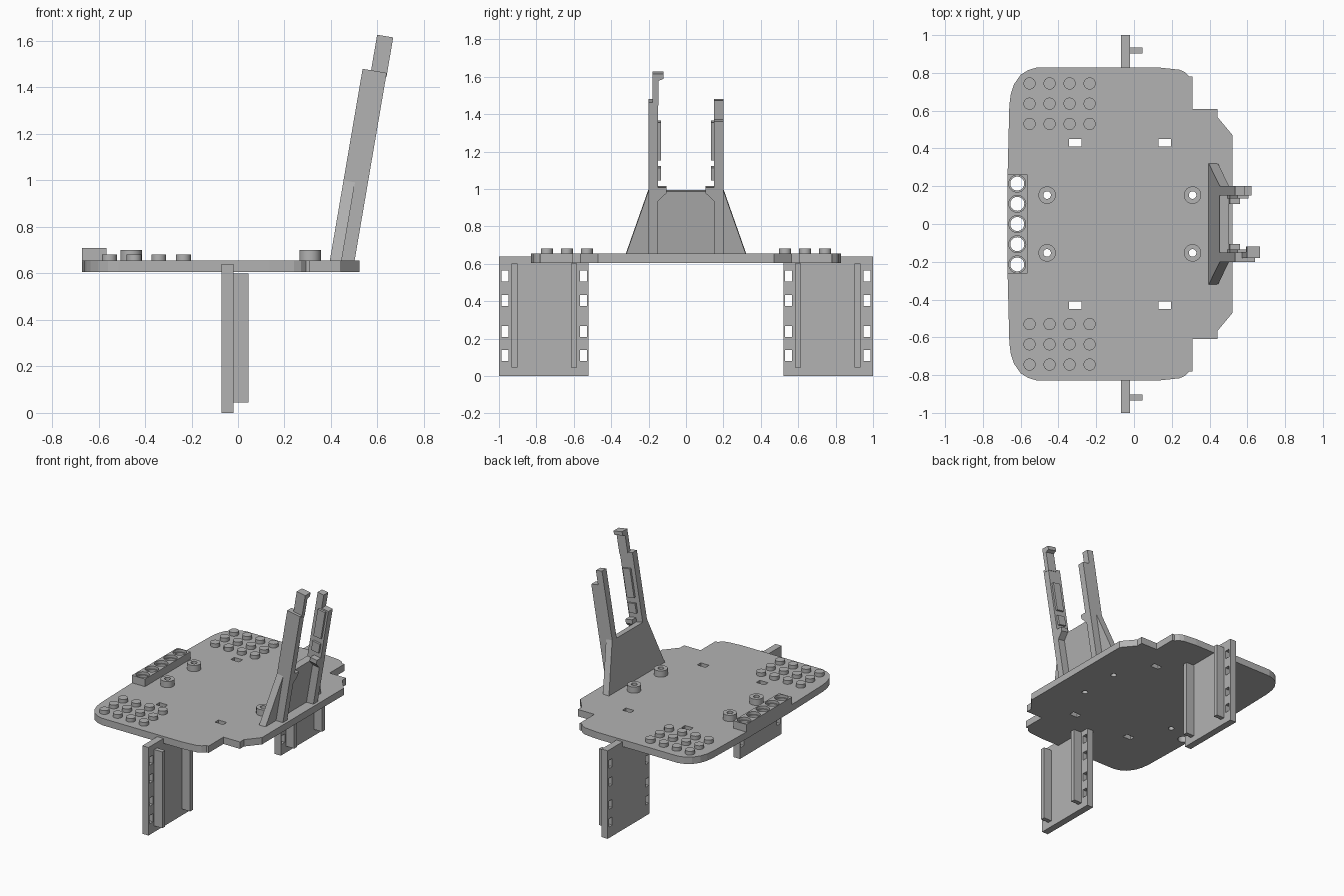
import bpy, bmesh, math
from mathutils import Matrix, Vector

old = bpy.data.objects.get("Cube")
if old:
    bpy.data.objects.remove(old, do_unlink=True)

grey = bpy.data.materials.new("plain_grey")
grey.use_nodes = True
grey.diffuse_color = (0.45, 0.45, 0.45, 1)
grey.node_tree.nodes["Principled BSDF"].inputs["Base Color"].default_value = (0.45, 0.45, 0.45, 1)


def box(bm, x0, x1, y0, y1, z0, z1):
    m = Matrix.Translation(((x0 + x1) / 2, (y0 + y1) / 2, (z0 + z1) / 2))
    m = m @ Matrix.Diagonal((x1 - x0, y1 - y0, z1 - z0, 1))
    bmesh.ops.create_cube(bm, size=1, matrix=m)


def cyl(bm, x, y, r, z0, z1, n=32):
    bmesh.ops.create_cone(bm, cap_ends=True, segments=n, radius1=r, radius2=r, depth=z1 - z0,
                          matrix=Matrix.Translation((x, y, (z0 + z1) / 2)))


def prism(bm, points, offset):
    face = bm.faces.new([bm.verts.new(p) for p in points])
    out = bmesh.ops.extrude_face_region(bm, geom=[face])
    verts = [v for v in out["geom"] if isinstance(v, bmesh.types.BMVert)]
    bmesh.ops.translate(bm, verts=verts, vec=Vector(offset))


def finish(bm, name, matrix=None):
    bmesh.ops.recalc_face_normals(bm, faces=bm.faces[:])
    if matrix:
        bm.transform(matrix)
    mesh = bpy.data.meshes.new(name)
    bm.to_mesh(mesh)
    bm.free()
    mesh.materials.append(grey)
    ob = bpy.data.objects.new(name, mesh)
    bpy.context.collection.objects.link(ob)
    return ob


def select(ob):
    bpy.ops.object.select_all(action='DESELECT')
    ob.select_set(True)
    bpy.context.view_layer.objects.active = ob


def cut(ob, cutter):
    mod = ob.modifiers.new("cut", 'BOOLEAN')
    mod.operation = 'DIFFERENCE'
    mod.solver = 'EXACT'
    mod.object = cutter
    select(ob)
    bpy.ops.object.modifier_apply(modifier=mod.name)


def smooth(ob):
    select(ob)
    bpy.ops.object.shade_smooth_by_angle(angle=math.radians(30))


SIDES = (-1, 1)
LOW, TOP = 0.605, 0.655
ring_y = [i * 0.107 for i in range(-2, 3)]
posts = [(x, s * 0.153) for x in (-0.46, 0.31) for s in SIDES]

# Deck outline, mirrored across y
half = [(-0.67, 0.23), (-0.66, 0.63), (-0.652, 0.69), (-0.635, 0.74), (-0.6, 0.79), (-0.56, 0.815),
        (-0.515, 0.828), (0.135, 0.828), (0.24, 0.817), (0.27, 0.804), (0.293, 0.78), (0.31, 0.78),
        (0.31, 0.61), (0.443, 0.61), (0.443, 0.565), (0.522, 0.47)]
outline = half + [(x, -y) for x, y in reversed(half)]
bm = bmesh.new()
prism(bm, [(x, y, LOW) for x, y in outline], (0, 0, TOP - LOW))
deck = finish(bm, "deck")

# Perforated bar and standoffs
bm = bmesh.new()
box(bm, -0.67, -0.565, -0.262, 0.262, 0.65, 0.71)
bar = finish(bm, "ring_bar")
bm = bmesh.new()
for x, y in posts:
    cyl(bm, x, y, 0.046, 0.65, 0.7)
standoffs = finish(bm, "standoffs")

# Cutters for through holes and shallow counterbores
bm = bmesh.new()
for x, y in posts:
    cyl(bm, x, y, 0.02, 0.5, 0.8)
for y in ring_y:
    cyl(bm, -0.618, y, 0.037, 0.5, 0.8)
for x in (-0.312, 0.163):
    for s in SIDES:
        box(bm, x - 0.033, x + 0.033, s * 0.43 - 0.02, s * 0.43 + 0.02, 0.5, 0.8)
holes = finish(bm, "hole_cutter")
bm = bmesh.new()
for y in ring_y:
    cyl(bm, -0.618, y, 0.045, 0.69, 0.8)
bores = finish(bm, "bore_cutter")
for ob in (deck, bar, standoffs):
    cut(ob, holes)
cut(bar, bores)
for cutter in (holes, bores):
    bpy.data.objects.remove(cutter, do_unlink=True)
for ob in (bar, standoffs):
    smooth(ob)

# Stud groups on both outer corners
bm = bmesh.new()
for s in SIDES:
    for i in range(4):
        for j in range(3):
            cyl(bm, -0.553 + i * 0.106, s * (0.53 + j * 0.107), 0.032, 0.65, 0.682, 24)
smooth(finish(bm, "studs"))

# Hanging side panels with window holes and rails
for s, side in zip(SIDES, ("front", "rear")):
    bm = bmesh.new()
    box(bm, -0.07, -0.02, *sorted((s * 0.52, s)), 0, 0.64)
    panel = finish(bm, side + "_panel")
    bm = bmesh.new()
    for y in (0.547, 0.967):
        for z in (0.11, 0.238, 0.404, 0.535):
            box(bm, -0.2, 0.1, s * y - 0.019, s * y + 0.019, z - 0.03, z + 0.03)
    cutter = finish(bm, "window_cutter")
    cut(panel, cutter)
    bpy.data.objects.remove(cutter, do_unlink=True)
    bm = bmesh.new()
    for y in (0.598, 0.918):
        box(bm, -0.025, 0.045, s * y - 0.016, s * y + 0.016, 0.045, 0.6)
    finish(bm, side + "_panel_rails")

# Leaning holder, built upright and then tilted
tilt = Matrix.Translation((0.395, 0, TOP)) @ Matrix.Rotation(math.radians(9.7), 4, 'Y')
profile = [(0.325, -0.01), (0.2, 0.35), (0.2, 0.837), (0.15, 0.837), (0.15, 0.345)]
profile += [(-y, z) for y, z in reversed(profile)]
bm = bmesh.new()
prism(bm, [(0, y, z) for y, z in profile], (0.05, 0, 0))
finish(bm, "holder_plate", tilt)

for s, side, height in ((-1, "front", 0.837), (1, "rear", 0.735)):
    bm = bmesh.new()
    arm = [(0.2, -0.03), (0.15, -0.03), (0.15, 0.3), (0.105, 0.345), (0.105, 0.375),
           (0.15, 0.375), (0.15, height), (0.2, height)]
    prism(bm, [(0.05, s * y, z) for y, z in arm], (0.055, 0, 0))
    finish(bm, side + "_holder_arm", tilt)
    # Raised grip pads on the inner face
    bm = bmesh.new()
    for z0, z1 in ((0.41, 0.48), (0.52, 0.725)):
        box(bm, 0.03, 0.09, *sorted((s * 0.135, s * 0.155)), z0, z1)
    finish(bm, side + "_grip_pads", tilt)

# Tall clip with hooked tip
bm = bmesh.new()
clip = [(-0.18, 0.82), (-0.147, 0.82), (-0.147, 0.955), (-0.12, 0.965), (-0.12, 0.992), (-0.18, 0.992)]
prism(bm, [(0.037, y, z) for y, z in clip], (0.07, 0, 0))
finish(bm, "clip_post", tilt)
